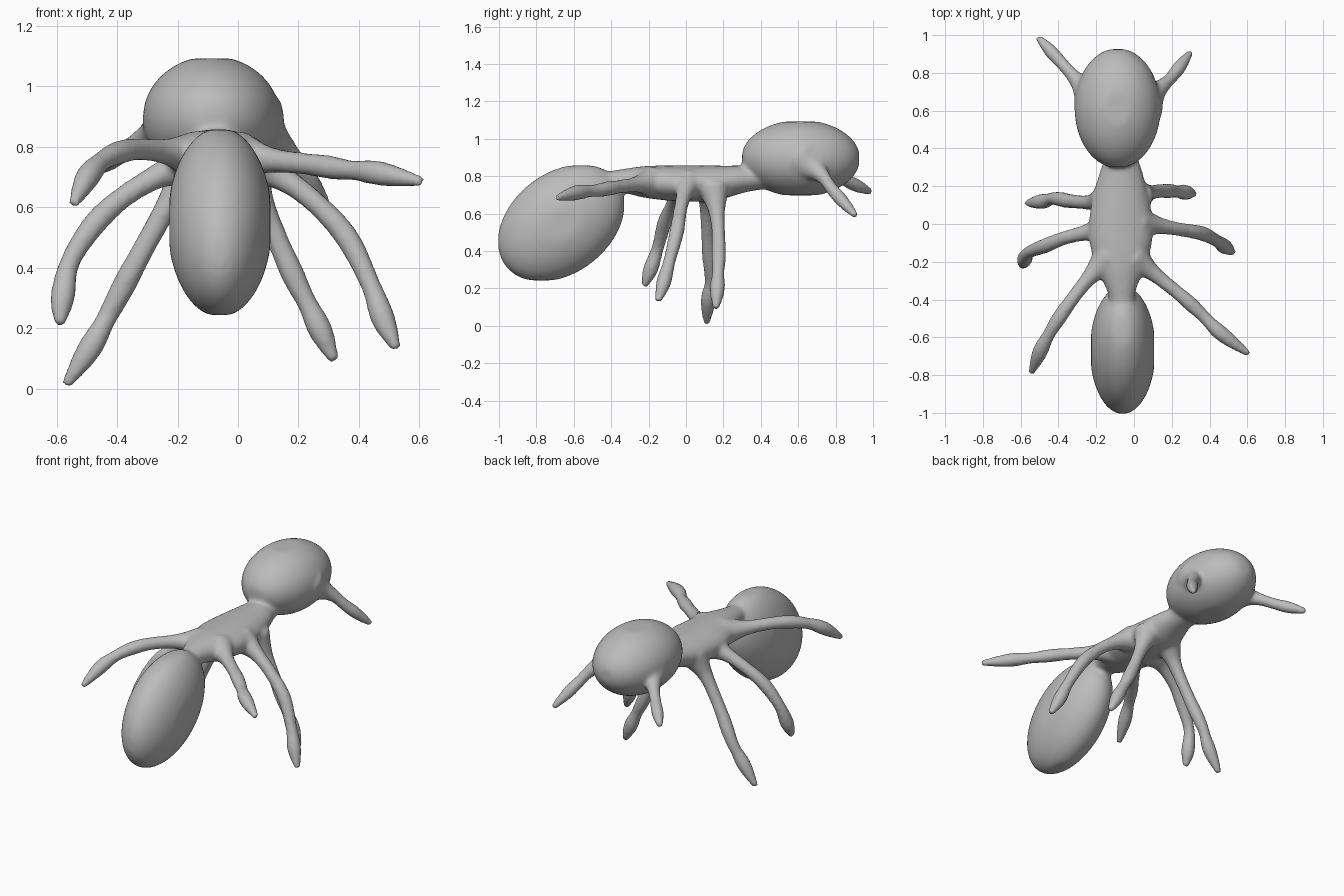
import bpy, bmesh, math
from mathutils import Vector, Matrix

cube = bpy.data.objects.get("Cube")
if cube:
    bpy.data.objects.remove(cube, do_unlink=True)

grey = bpy.data.materials.new("plain grey")
grey.use_nodes = True
grey.diffuse_color = (0.5, 0.5, 0.5, 1)
grey.node_tree.nodes["Principled BSDF"].inputs["Base Color"].default_value = (0.5, 0.5, 0.5, 1)

bm = bmesh.new()  # all parts are fused into one skin


def sample(keys, t):
    """Catmull-Rom through a list of vectors, t from 0 to 1."""
    n = len(keys) - 1
    i = min(int(t * n), n - 1)
    u = t * n - i
    b, c = keys[i], keys[i + 1]
    a = keys[i - 1] if i else b * 2 - c
    d = keys[i + 2] if i + 2 <= n else c * 2 - b
    return b + (c - a) * (u / 2) + (a * 2 - b * 5 + c * 4 - d) * (u * u / 2) \
        + (b * 3 - a - c * 3 + d) * (u ** 3 / 2)


def tube(path, radii, steps=36, sides=20):
    """Closed tube; each radius is a (sideways, upright) pair."""
    path = [Vector(p) for p in path]
    radii = [Vector(r) for r in radii]
    rings = []
    for k in range(steps + 1):
        t = k / steps
        p = sample(path, t)
        d = (sample(path, min(t + 0.01, 1)) - sample(path, max(t - 0.01, 0))).normalized()
        side = d.cross(Vector((0, 0, 1))).normalized()
        up = side.cross(d)
        r = sample(radii, t)
        rings.append([bm.verts.new(p + side * r.x * math.cos(a) + up * r.y * math.sin(a))
                      for a in (2 * math.pi * j / sides for j in range(sides))])
    for lo, hi in zip(rings, rings[1:]):
        for j in range(sides):
            m = (j + 1) % sides
            bm.faces.new((lo[j], lo[m], hi[m], hi[j]))
    bm.faces.new(rings[0][::-1])
    bm.faces.new(rings[-1])


def egg(centre, radii, tilt, limit):
    """Tilted ellipsoid, slightly flattened where it passes the limits."""
    centre = Vector(centre)
    turn = Matrix.Rotation(math.radians(tilt), 4, 'X') @ Matrix.Diagonal((*radii, 1))
    ball = bmesh.ops.create_uvsphere(bm, u_segments=48, v_segments=32, radius=1, matrix=turn)
    for v in ball["verts"]:
        v.co = centre + Vector([max(-m, min(m, c)) for c, m in zip(v.co, limit)])


def limb(path, radii):
    tube(path, [(r, r) for r in radii])


# Head and abdomen
egg((-0.087, 0.613, 0.895), (0.228, 0.318, 0.205), 0, (0.225, 0.313, 0.197))
egg((-0.06, -0.667, 0.55), (0.174, 0.377, 0.268), 38, (0.167, 0.337, 0.307))

# Thorax with narrow neck and waist
tube([(-0.06, -0.5, 0.75), (-0.065, -0.36, 0.775), (-0.07, -0.22, 0.77), (-0.07, -0.05, 0.762),
      (-0.07, 0.13, 0.762), (-0.068, 0.27, 0.78), (-0.07, 0.36, 0.79), (-0.08, 0.48, 0.83)],
     [(0.06, 0.06), (0.075, 0.06), (0.135, 0.085), (0.172, 0.096),
      (0.152, 0.096), (0.115, 0.078), (0.09, 0.068), (0.1, 0.1)])

# Legs: flared hip, slight pinches, rounded foot
leg_radii = (0.085, 0.045, 0.037, 0.04, 0.034, 0.041, 0.018)
legs = [
    # right front, middle, rear
    [(-0.15, 0.13, 0.74), (-0.23, 0.115, 0.61), (-0.33, 0.12, 0.43),
     (-0.42, 0.135, 0.26), (-0.48, 0.12, 0.15), (-0.57, 0.11, 0.01)],
    [(-0.15, -0.03, 0.74), (-0.25, -0.045, 0.71), (-0.37, -0.075, 0.64), (-0.47, -0.115, 0.55),
     (-0.555, -0.15, 0.42), (-0.58, -0.19, 0.3), (-0.59, -0.225, 0.21)],
    [(-0.14, -0.18, 0.77), (-0.25, -0.3, 0.785), (-0.35, -0.43, 0.79),
     (-0.43, -0.55, 0.765), (-0.49, -0.66, 0.71), (-0.545, -0.79, 0.61)],
    # left front, middle, rear
    [(0.02, 0.15, 0.74), (0.105, 0.17, 0.55), (0.18, 0.175, 0.38),
     (0.25, 0.17, 0.24), (0.32, 0.16, 0.09)],
    [(0.02, 0.01, 0.76), (0.14, -0.01, 0.7), (0.25, -0.03, 0.62), (0.36, -0.05, 0.5),
     (0.44, -0.09, 0.34), (0.48, -0.12, 0.23), (0.525, -0.15, 0.13)],
    [(0.0, -0.18, 0.77), (0.12, -0.275, 0.755), (0.25, -0.38, 0.74),
     (0.35, -0.47, 0.725), (0.45, -0.57, 0.715), (0.61, -0.69, 0.685)],
]
for path in legs:
    limb(path, leg_radii)

# Antennae
feeler_radii = (0.12, 0.058, 0.037, 0.034, 0.036, 0.018)
limb([(0.06, 0.65, 0.87), (0.15, 0.73, 0.80), (0.21, 0.79, 0.72), (0.3, 0.91, 0.585)], feeler_radii)
limb([(-0.22, 0.66, 0.87), (-0.31, 0.77, 0.825), (-0.4, 0.87, 0.77), (-0.51, 0.99, 0.715)], feeler_radii)

bmesh.ops.recalc_face_normals(bm, faces=bm.faces)
mesh = bpy.data.meshes.new("insect_skin")
bm.to_mesh(mesh)
bm.free()
mesh.materials.append(grey)
insect = bpy.data.objects.new("insect_skin", mesh)
bpy.context.collection.objects.link(insect)

# Fuse the overlapping parts and soften the joins
fuse = insect.modifiers.new("fuse", 'REMESH')
fuse.mode = 'VOXEL'
fuse.voxel_size = 0.011
fuse.use_smooth_shade = True
soften = insect.modifiers.new("soften", 'SMOOTH')
soften.factor = 0.5
soften.iterations = 12
